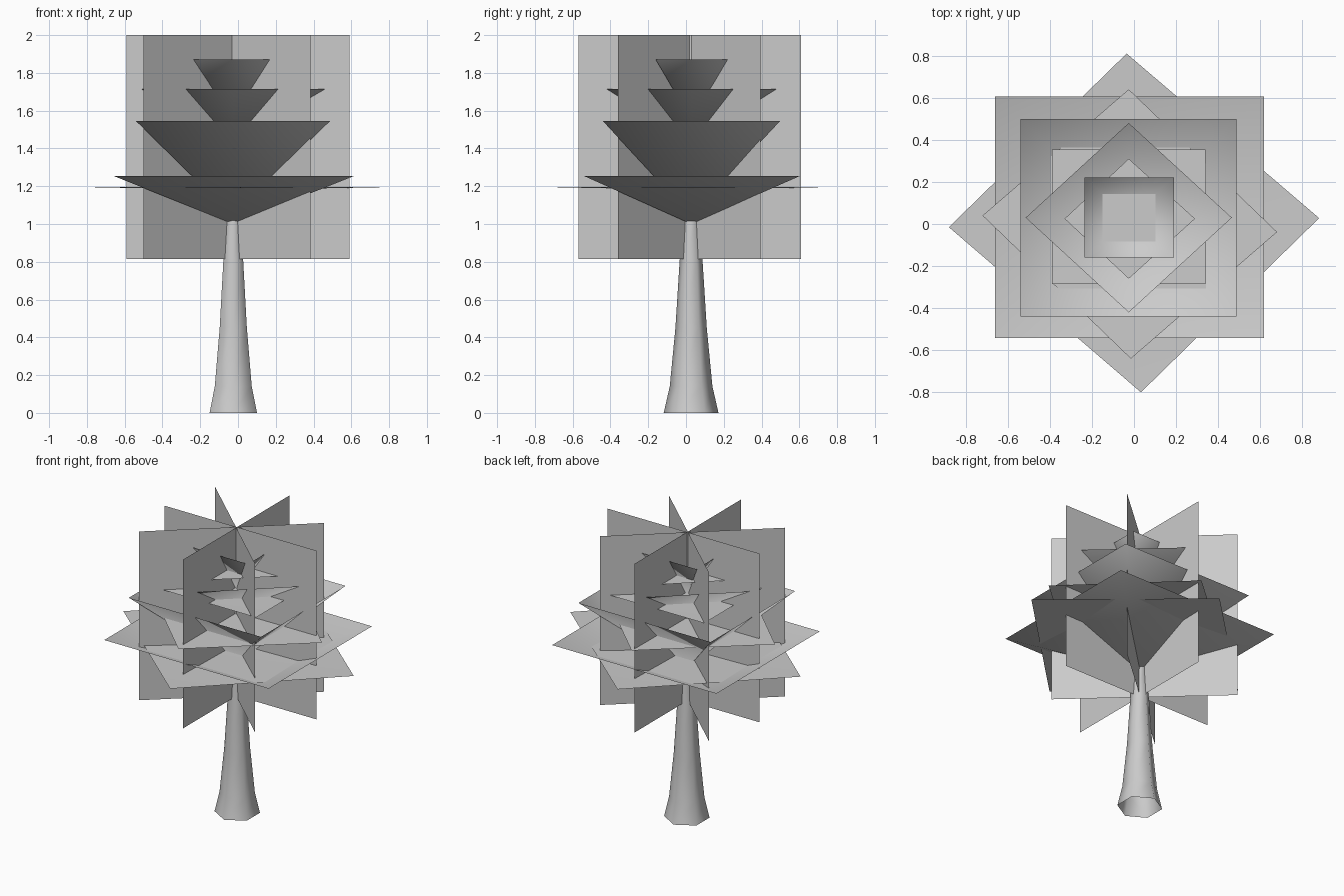
import bpy, bmesh, math

if "Cube" in bpy.data.objects:
    bpy.data.objects.remove(bpy.data.objects["Cube"])

CX, CY = -0.025, 0.027   # trunk axis


def make(name, verts, faces, smooth=False):
    me = bpy.data.meshes.new(name)
    me.from_pydata(verts, [], faces)
    bm = bmesh.new()
    bm.from_mesh(me)
    bmesh.ops.recalc_face_normals(bm, faces=bm.faces)
    bm.to_mesh(me)
    bm.free()
    ob = bpy.data.objects.new(name, me)
    bpy.context.collection.objects.link(ob)
    if smooth:
        me.shade_smooth()
    return ob


# Trunk: tapering six-sided tube (z, radius)
rings = [(0, 0.145), (0.14, 0.113), (0.45, 0.083), (0.8, 0.061), (1.0, 0.045), (1.5, 0.015)]
n = 6
verts = [(CX + r * math.cos(math.radians(30) + i * math.tau / n),
          CY + r * math.sin(math.radians(30) + i * math.tau / n), z)
         for z, r in rings for i in range(n)]
faces = [(k * n + i, k * n + (i + 1) % n, (k + 1) * n + (i + 1) % n, (k + 1) * n + i)
         for k in range(len(rings) - 1) for i in range(n)]
make("trunk", verts, faces, True)

# Upright foliage cards crossing at the trunk axis (end points in plan)
uprights = [
    ((-0.59, 0.027), (0.59, 0.027)),
    ((-0.027, -0.57), (-0.027, 0.61)),
    ((-0.49, 0.445), (0.385, -0.36)),
    ((-0.50, -0.385), (0.39, 0.395)),
]
for i, (a, b) in enumerate(uprights):
    make(f"upright_leaf_card_{i + 1}",
         [(*a, 0.815), (*b, 0.815), (*b, 2.0), (*a, 2.0)], [(0, 1, 2, 3)])


# Square layers: four corners on a rim and a centre point
def layer(name, corners, rim_z, centre_z):
    vs = [(x, y, rim_z) for x, y in corners] + [(CX, CY, centre_z)]
    make(name, vs, [(i, (i + 1) % 4, 4) for i in range(4)], True)


def square(x0, x1, y0, y1):
    return [(x0, y0), (x1, y0), (x1, y1), (x0, y1)]


# Cupped foliage layers
layer("leaf_cup_1", square(-0.66, 0.617, -0.542, 0.605), 1.255, 1.0)
layer("leaf_cup_2", square(-0.54, 0.487, -0.44, 0.498), 1.545, 1.04)
layer("leaf_cup_3", [(-0.515, 0.03), (-0.025, -0.42), (0.465, 0.03), (-0.025, 0.48)], 1.715, 1.43)
layer("leaf_cup_4", square(-0.235, 0.19, -0.16, 0.222), 1.87, 1.55)

# Nearly flat foliage layers
layer("flat_leaf_card_1", [(-0.88, -0.015), (0.033, -0.80), (0.88, 0.028), (-0.035, 0.81)], 1.197, 1.18)
layer("flat_leaf_card_2", [(-0.72, 0.04), (-0.015, -0.64), (0.68, -0.038), (-0.025, 0.64)], 1.402, 1.40)
layer("flat_leaf_card_3", square(-0.39, 0.34, -0.285, 0.355), 1.583, 1.58)
layer("flat_leaf_card_4", [(-0.33, 0.025), (-0.025, -0.26), (0.29, 0.025), (-0.025, 0.31)], 1.74, 1.74)
